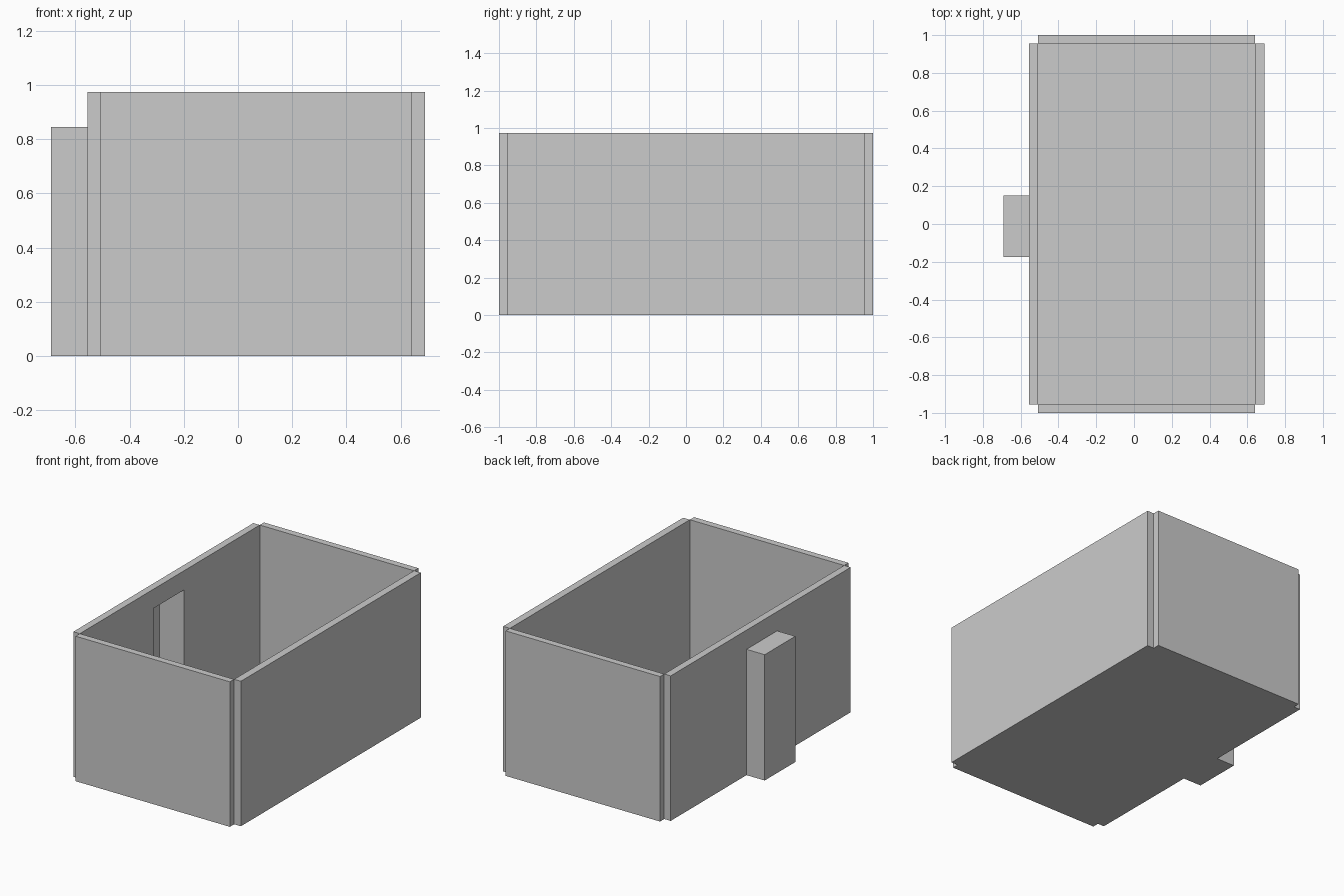
import bpy, bmesh
from mathutils import Vector

if "Cube" in bpy.data.objects:
    bpy.data.objects.remove(bpy.data.objects["Cube"])

X0, X1 = -0.507, 0.64        # inside faces of the side walls
OUT0, OUT1 = -0.555, 0.69    # outside faces of the side walls
YI, YO = 0.955, 1.0          # inside / outside faces of the end walls
H = 0.974
NX, NY0, NY1, NH = -0.69, -0.175, 0.15, 0.845   # doorway recess


def finish(name, bm):
    mesh = bpy.data.meshes.new(name)
    bm.to_mesh(mesh)
    bm.free()
    obj = bpy.data.objects.new(name, mesh)
    bpy.context.collection.objects.link(obj)
    return obj


def prism(name, points, offset):
    """Closed solid: polygon swept along offset (flat sheet if no offset)."""
    bm = bmesh.new()
    face = bm.faces.new([bm.verts.new(p) for p in points])
    if offset:
        top = bmesh.ops.extrude_face_region(bm, geom=[face], use_keep_orig=True)
        verts = [g for g in top["geom"] if isinstance(g, bmesh.types.BMVert)]
        bmesh.ops.translate(bm, verts=verts, vec=Vector(offset))
        bmesh.ops.recalc_face_normals(bm, faces=bm.faces[:])
    return finish(name, bm)


def rect(xa, xb, ya, yb, z=0):
    return [(xa, ya, z), (xb, ya, z), (xb, yb, z), (xa, yb, z)]


# Plain walls
prism("front_wall", rect(X0, X1, -YO, -YI), (0, 0, H))
prism("back_wall", rect(X0, X1, YI, YO), (0, 0, H))
prism("right_wall", rect(X1, OUT1, -YI, YI), (0, 0, H))

# Left wall with a doorway cut in its outline
outline = [(-YI, 0), (NY0, 0), (NY0, NH), (NY1, NH), (NY1, 0),
           (YI, 0), (YI, H), (-YI, H)]
prism("left_wall", [(OUT0, y, z) for y, z in outline], (X0 - OUT0, 0, 0))

# Doorway recess: thin shell open towards the room
bm = bmesh.new()
bmesh.ops.create_cube(bm, size=1)
for v in bm.verts:
    v.co = (NX if v.co.x < 0 else OUT0,
            NY0 if v.co.y < 0 else NY1,
            0 if v.co.z < 0 else NH)
bmesh.ops.delete(bm, geom=[f for f in bm.faces if f.normal.x > 0.5],
                 context='FACES_ONLY')
finish("doorway_recess", bm)

# Floor sheets
prism("floor", rect(X0, X1, -YI, YI), None)
prism("threshold", rect(OUT0, X0, NY0, NY1), None)
